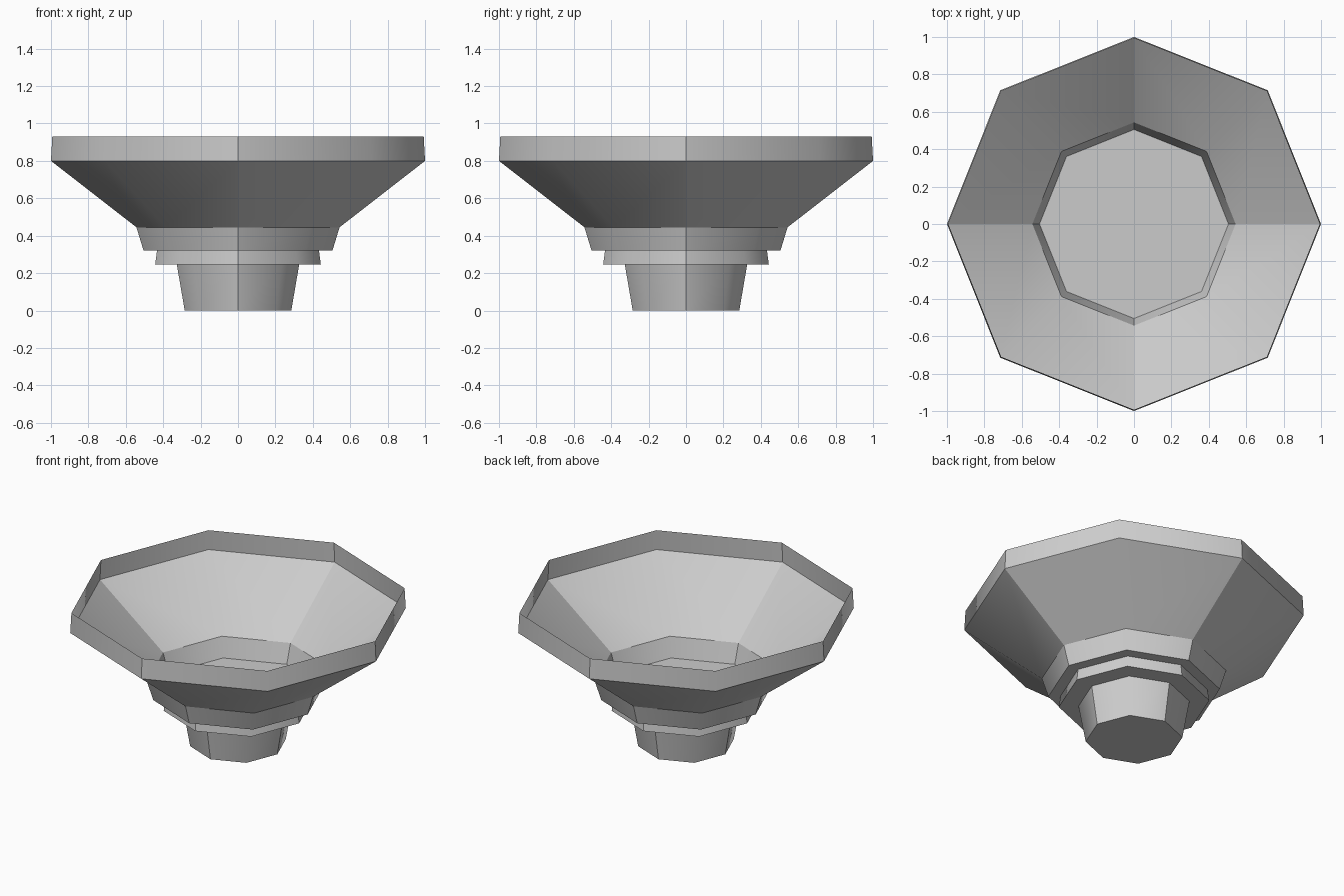
import bpy
import bmesh
from math import cos, sin, pi

cube = bpy.data.objects.get("Cube")
if cube:
    bpy.data.objects.remove(cube)

grey = bpy.data.materials.new("plain grey")
grey.use_nodes = True
colour = (0.6, 0.6, 0.6, 1)
grey.diffuse_color = colour
grey.node_tree.nodes["Principled BSDF"].inputs["Base Color"].default_value = colour

SIDES = 8


def octagon_part(name, profile, cap_bottom=False):
    """Lathe a (radius, height) profile, listed top to bottom, into eight sides."""
    bm = bmesh.new()
    rings = []
    for radius, z in profile:
        ring = []
        for i in range(SIDES):
            # Diagonal corners sit slightly further out than the axis corners
            r = radius * (1.011 if i % 2 else 1)
            a = i * 2 * pi / SIDES
            ring.append(bm.verts.new((r * cos(a), r * sin(a), z)))
        rings.append(ring)
    for upper, lower in zip(rings, rings[1:]):
        for i in range(SIDES):
            j = (i + 1) % SIDES
            bm.faces.new((lower[i], lower[j], upper[j], upper[i]))
    if cap_bottom:
        bm.faces.new(rings[-1][::-1])
    for face in bm.faces:
        face.smooth = True
    # Creases run around each ring and down the four axis corners
    corner = {v: i for ring in rings for i, v in enumerate(ring)}
    for edge in bm.edges:
        a, b = (corner[v] for v in edge.verts)
        edge.smooth = a == b and a % 2 == 1
    mesh = bpy.data.meshes.new(name)
    bm.to_mesh(mesh)
    bm.free()
    mesh.materials.append(grey)
    obj = bpy.data.objects.new(name, mesh)
    bpy.context.collection.objects.link(obj)
    return obj


# Open thin-walled bowl: upright rim, sloping sides, neck and flat floor
octagon_part("bowl", [(0.993, 0.93), (1.0, 0.8), (0.543, 0.445), (0.505, 0.32)], True)

# Collar below the bowl floor
octagon_part("collar", [(0.433, 0.32), (0.443, 0.245)], True)

# Tapered foot
octagon_part("foot", [(0.327, 0.245), (0.285, 0.0)], True)
